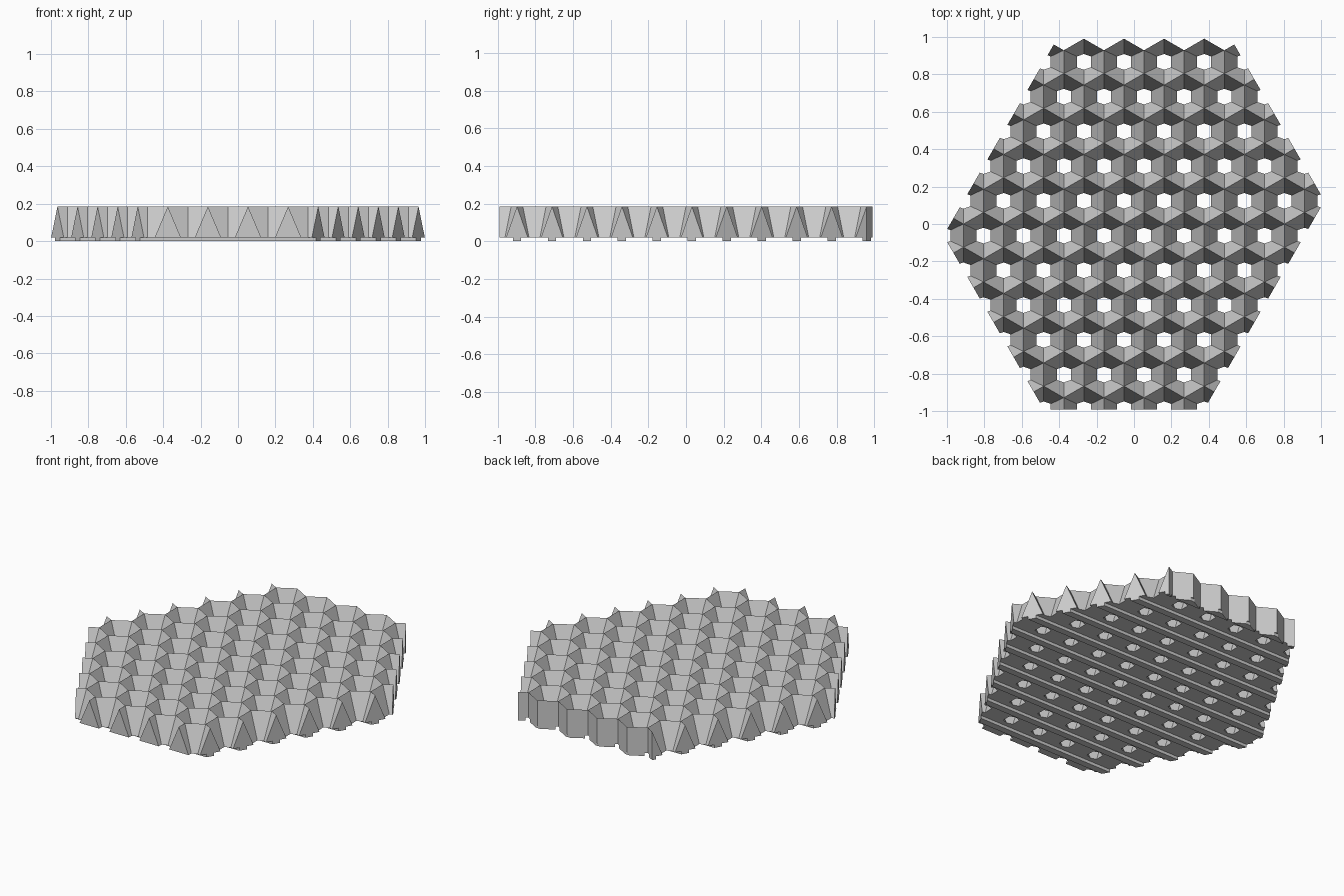
import bpy
import bmesh
from math import sqrt
from mathutils import Vector

cube = bpy.data.objects.get("Cube")
if cube:
    bpy.data.objects.remove(cube)

# Main dimensions of the honeycomb
PITCH = 0.2145
ROW = PITCH * sqrt(3) / 2
RADIUS = PITCH / sqrt(3)
ROWS = 11
X0 = PITCH / 4
Y0 = ((ROWS - 1) * ROW - RADIUS) / 2
BASE, TOP = 0.02, 0.185
BAR = 0.022

grey = bpy.data.materials.new("plain grey")
grey.use_nodes = True
grey.diffuse_color = (0.6, 0.6, 0.6, 1)
grey.node_tree.nodes["Principled BSDF"].inputs["Base Color"].default_value = (0.6, 0.6, 0.6, 1)


def hexagon(half_width, corner, peak):
    """Pointy hexagon, starting at its back tip and going clockwise."""
    return [(0, peak), (half_width, corner), (half_width, -corner),
            (0, -peak), (-half_width, -corner), (-half_width, corner)]


def ring(bm, outline, x, y, z):
    return [bm.verts.new((x + px, y + py, z)) for px, py in outline]


def bridge(bm, a, b, sides):
    n = len(a)
    for i in sides:
        j = (i + 1) % n
        bm.faces.new((a[i], a[j], b[j], b[i]))


def prism(bm, outline, x, y, z0, z1):
    low, high = ring(bm, outline, x, y, z0), ring(bm, outline, x, y, z1)
    bridge(bm, low, high, range(len(low)))
    bm.faces.new(low)
    bm.faces.new(high)


def trim(bm):
    """Cut the five straight outer sides through the hole centres and cap them."""
    left, bottom = X0 - 2.5 * PITCH, Y0 - (ROWS - 1) * ROW
    s = sqrt(3) / 2
    cuts = [((left, Y0), (-s, 0.5)),
            ((X0 + 2.5 * PITCH, Y0), (s, 0.5)),
            ((left, bottom), (-s, -0.5)),
            ((X0 + 1.5 * PITCH, bottom), (s, -0.5)),
            ((0, bottom), (0, -1))]
    for point, normal in cuts:
        result = bmesh.ops.bisect_plane(
            bm, geom=bm.verts[:] + bm.edges[:] + bm.faces[:], dist=1e-5,
            plane_co=Vector((*point, 0)), plane_no=Vector((*normal, 0)),
            clear_outer=True)
        edges = [e for e in result["geom_cut"]
                 if isinstance(e, bmesh.types.BMEdge) and e.is_boundary]
        bmesh.ops.holes_fill(bm, edges=edges, sides=0)


def finish(bm, name):
    bmesh.ops.recalc_face_normals(bm, faces=bm.faces[:])
    mesh = bpy.data.meshes.new(name)
    bm.to_mesh(mesh)
    bm.free()
    mesh.materials.append(grey)
    obj = bpy.data.objects.new(name, mesh)
    bpy.context.collection.objects.link(obj)


def row_centres(row):
    shift = 0 if row % 2 else 0.5
    return [X0 + (i + shift) * PITCH for i in range(-6, 7)]


# Honeycomb of funnels with sharp ridges between them
rim = hexagon(PITCH / 2, RADIUS / 2, RADIUS)
hole = hexagon(0.0375, 0.029, 0.042)
bm = bmesh.new()
for row in range(ROWS):
    y = Y0 - row * ROW
    for x in row_centres(row):
        crest = ring(bm, rim, x, y, TOP)
        foot = ring(bm, rim, x, y, BASE)
        mouth = ring(bm, hole, x, y, BASE)
        bridge(bm, crest, mouth, range(6))
        bridge(bm, mouth, foot, range(6))
        if row == 0:
            # Upright zigzag wall along the back
            bridge(bm, foot, crest, (0, 5))
bmesh.ops.remove_doubles(bm, verts=bm.verts[:], dist=1e-4)
trim(bm)
finish(bm, "funnel_honeycomb")

# Thin bars across the underside, between the rows of holes
bm = bmesh.new()
strip = [(-1.2, -BAR), (1.2, -BAR), (1.2, BAR), (-1.2, BAR)]
for row in range(ROWS - 1):
    prism(bm, strip, 0, Y0 - (row + 0.5) * ROW, 0, BASE)

# Short bar pieces that follow the zigzag at the back
near, far = ROW / 2 - BAR, ROW / 2 + BAR
wide, narrow = [(RADIUS - d) * sqrt(3) for d in (near, far)]
piece = [(-wide, near), (wide, near), (narrow, far), (-narrow, far)]
for x in row_centres(0):
    prism(bm, piece, x, Y0, 0, BASE)
trim(bm)
finish(bm, "underside_bars")
